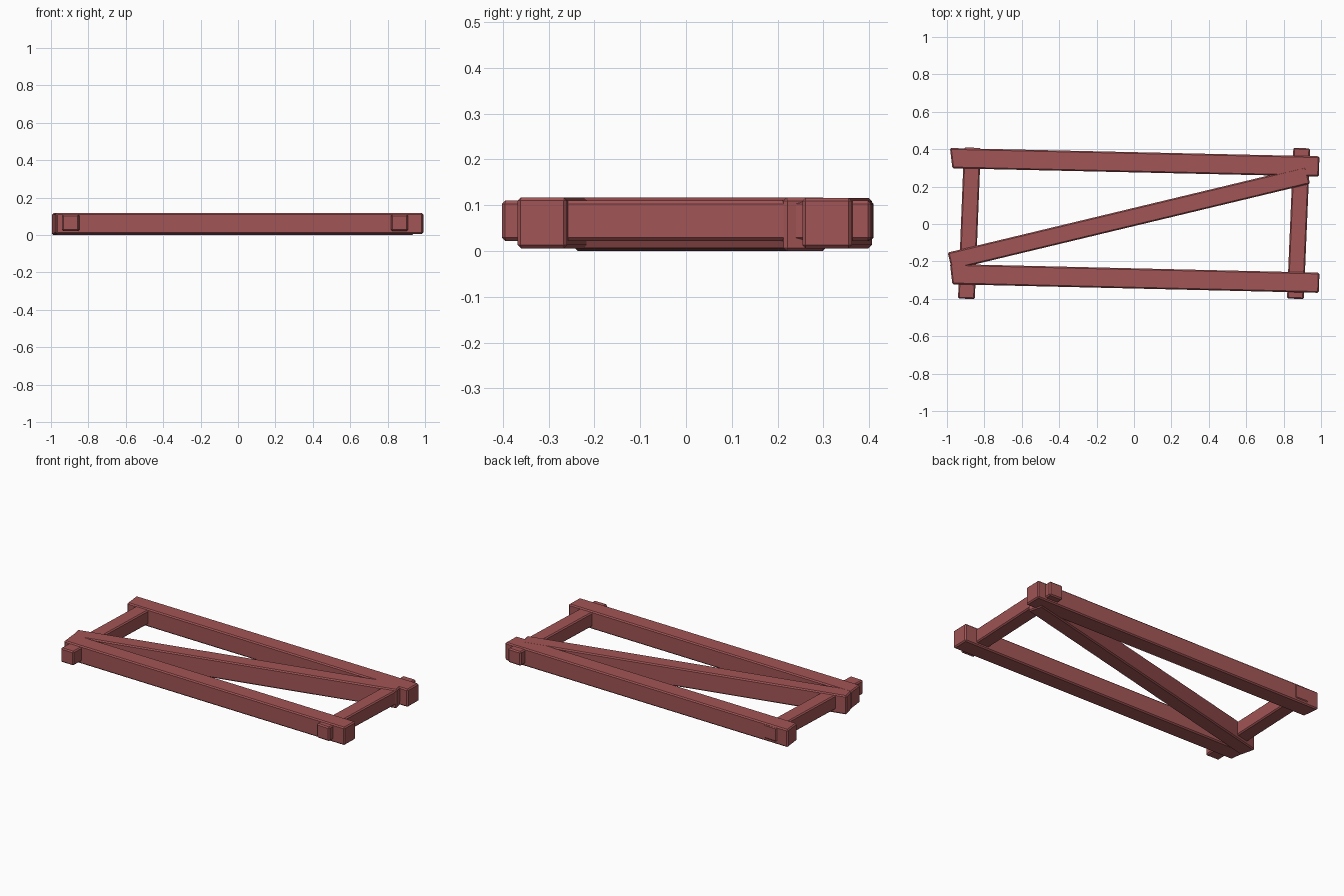
import bpy
import bmesh
from mathutils import Matrix, Vector

cube = bpy.data.objects.get("Cube")
if cube:
    bpy.data.objects.remove(cube, do_unlink=True)

# Painted red timber
RED = (0.36, 0.09, 0.092, 1.0)
paint = bpy.data.materials.new("red_painted_wood")
paint.use_nodes = True
paint.diffuse_color = RED
paint.node_tree.nodes["Principled BSDF"].inputs["Base Color"].default_value = RED


def beam(name, start, end, width, bottom, top, slant=0.0):
    """Roughly sawn beam between two plan points, with chamfered edges."""
    a, b = Vector(start), Vector(end)
    run = b - a
    mid = (a + b) / 2
    bm = bmesh.new()
    bmesh.ops.create_cube(bm, size=1)
    bmesh.ops.scale(bm, vec=(run.length, width, top - bottom), verts=bm.verts)
    # The start end is cut a little askew
    for v in bm.verts:
        if v.co.x < 0 and v.co.y < 0:
            v.co.x += slant
    bmesh.ops.bevel(bm, geom=bm.edges[:], offset=0.007, segments=1,
                    affect='EDGES')
    turn = Matrix.Rotation(Vector((1, 0)).angle_signed(run) * -1, 4, 'Z')
    place = Matrix.Translation((mid.x, mid.y, (bottom + top) / 2))
    bmesh.ops.transform(bm, matrix=place @ turn, verts=bm.verts)
    mesh = bpy.data.meshes.new(name)
    bm.to_mesh(mesh)
    bm.free()
    mesh.materials.append(paint)
    obj = bpy.data.objects.new(name, mesh)
    bpy.context.collection.objects.link(obj)
    return obj


# Long rails
beam("back_rail", (-0.985, 0.352), (0.99, 0.308), 0.108, 0.006, 0.116, 0.015)
beam("front_rail", (-0.985, -0.268), (0.99, -0.314), 0.108, 0.006, 0.117, 0.015)

# Cross pieces passing through the rails
beam("right_cross_piece", (-0.896, -0.4), (-0.864, 0.408), 0.09, 0.022, 0.11)
beam("left_cross_piece", (0.863, -0.4), (0.897, 0.406), 0.09, 0.022, 0.11)

# Diagonal brace
beam("diagonal_brace", (-0.985, -0.199), (0.93, 0.261), 0.095, 0.0, 0.1165)
